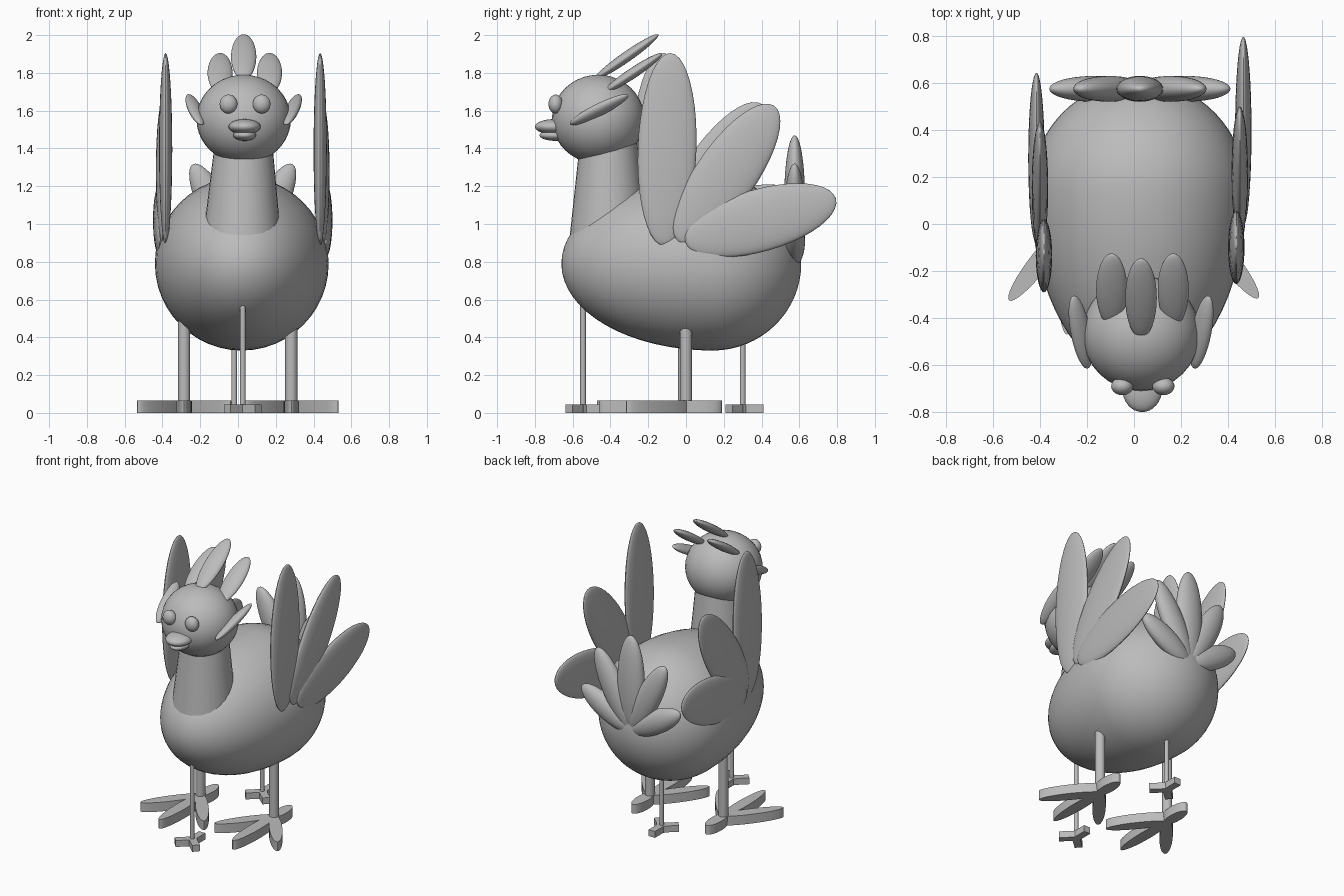
import bpy
import math
from mathutils import Matrix, Vector

cube = bpy.data.objects.get("Cube")
if cube:
    bpy.data.objects.remove(cube, do_unlink=True)

grey = bpy.data.materials.new("plain_grey")
grey.use_nodes = True
GREY = (0.5, 0.5, 0.5, 1)
grey.diffuse_color = GREY
grey.node_tree.nodes["Principled BSDF"].inputs["Base Color"].default_value = GREY


def finish(name, matrix):
    """Bake the placement into the new primitive, then name, colour and smooth it."""
    obj = bpy.context.object
    obj.name = name
    obj.data.transform(matrix)
    obj.data.materials.append(grey)
    bpy.ops.object.shade_smooth_by_angle(angle=math.radians(40))
    return obj


def frame(centre, axis, side, size):
    """Matrix with z along axis, x along side, scaled by half sizes."""
    z = Vector(axis).normalized()
    y = z.cross(Vector(side)).normalized()
    x = y.cross(z)
    m = Matrix((x, y, z)).transposed().to_4x4()
    return Matrix.Translation(centre) @ m @ Matrix.Diagonal((*size, 1))


def ellipsoid(name, centre, axis, side, size):
    bpy.ops.mesh.primitive_uv_sphere_add(segments=32, ring_count=20, radius=1)
    return finish(name, frame(centre, axis, side, size))


def ball(name, centre, size):
    return ellipsoid(name, centre, (0, 0, 1), (1, 0, 0), size)


def cone(name, bottom, top, r1, r2):
    a, b = Vector(bottom), Vector(top)
    bpy.ops.mesh.primitive_cone_add(vertices=32, radius1=r1, radius2=r2, depth=(b - a).length)
    return finish(name, frame((a + b) / 2, b - a, (1, 0, 0), (1, 1, 1)))


def toe(name, base, angle, length, width, height, square=False):
    """Flat toe; angle turns it away from straight forward."""
    if square:
        bpy.ops.mesh.primitive_cube_add(size=2)
    else:
        bpy.ops.mesh.primitive_cylinder_add(vertices=32, radius=1, depth=2)
    place = (Matrix.Translation((base[0], base[1], height / 2))
             @ Matrix.Rotation(math.radians(angle), 4, 'Z')
             @ Matrix.Translation((0, -length / 2 + 0.015, 0))
             @ Matrix.Diagonal((width, length / 2 + 0.015, height / 2, 1)))
    return finish(name, place)


# Egg-shaped body: long taper forward, short round rump
bpy.ops.mesh.primitive_uv_sphere_add(segments=48, ring_count=32, radius=1,
                                     rotation=(0, 0, 0))
body_mesh = bpy.context.object.data
body_mesh.transform(Matrix.Rotation(math.pi / 2, 4, 'X'))
for v in body_mesh.vertices:
    v.co.y *= 0.80 if v.co.y < 0 else 0.47
finish("body", Matrix.Translation((0.02, 0.14, 0.79)) @ Matrix.Diagonal((0.46, 1, 0.46, 1)))

# Neck and head
cone("neck", (0.02, -0.41, 0.85), (0.03, -0.41, 1.45), 0.215, 0.15)
ball("head", (0.03, -0.465, 1.555), (0.25, 0.245, 0.235))

# Eyes and beak
for label, x in (("right", -0.05), ("left", 0.125)):
    ball(label + "_eye", (x, -0.69, 1.635), (0.047, 0.038, 0.05))
ball("upper_beak", (0.035, -0.70, 1.515), (0.085, 0.10, 0.04))
ball("lower_beak", (0.035, -0.69, 1.47), (0.06, 0.085, 0.03))

# Crest feathers, swept back
ellipsoid("crest_middle", (0.03, -0.315, 1.885), (0, 0.33, 0.23), (1, 0, 0), (0.067, 0.028, 0.205))
for label, x in (("right", -0.095), ("left", 0.167)):
    ellipsoid("crest_" + label, (x, -0.28, 1.80), (0, 0.30, 0.20), (1, 0, 0),
              (0.066, 0.028, 0.185))

# Cheek feathers
for label, s in (("right", -1), ("left", 1)):
    ellipsoid("cheek_feather_" + label, (0.03 + s * 0.257, -0.46, 1.605),
              (s * 0.06, 0.30, 0.15), (s, 0, 0.6), (0.045, 0.028, 0.175))

# Wing feathers: x, y, z, degrees above horizontal, half length, half width
wings = {
    "left": ((0.435, -0.10, 1.395, 88, 0.51, 0.155),
             (0.450, 0.215, 1.265, 55, 0.44, 0.16),
             (0.465, 0.395, 1.02, 16, 0.415, 0.165)),
    "right": ((-0.383, -0.135, 1.395, 88, 0.51, 0.155),
              (-0.400, 0.155, 1.27, 56, 0.44, 0.16),
              (-0.415, 0.28, 1.02, 16, 0.375, 0.165)),
}
for label, feathers in wings.items():
    for part, (x, y, z, deg, half, width) in zip(("front", "middle", "rear"), feathers):
        a = math.radians(deg)
        ellipsoid(f"{label}_wing_{part}_feather", (x, y, z), (0, math.cos(a), math.sin(a)),
                  (1, 0, 0), (0.035, width, half))

# Tail fan
for i, (deg, half, width) in enumerate(((-60, 0.22, 0.08), (-27, 0.29, 0.085), (0, 0.335, 0.1),
                                        (27, 0.29, 0.085), (60, 0.22, 0.08))):
    a = math.radians(deg)
    axis = Vector((math.sin(a), 0, math.cos(a)))
    ellipsoid(f"tail_feather_{i + 1}", Vector((0.025, 0.575, 0.80)) + axis * half, axis,
              (math.cos(a), 0, -math.sin(a)), (width, 0.055, half))

# Main legs with three front toes and a rear toe
for label, x, y in (("right", -0.285, -0.01), ("left", 0.282, 0)):
    cone(label + "_leg", (x, y, 0.03), (x, y, 0.5), 0.032, 0.032)
    for part, deg, length in (("front", 0, 0.46), ("outer", 38, 0.40),
                              ("inner", -38, 0.40), ("rear", 180, 0.19)):
        toe(f"{label}_{part}_toe", (x, y), deg, length, 0.042, 0.065)

# Thin extra legs with small square toes
for label, x, y, top in (("front", 0.025, -0.545, 0.68), ("back", -0.02, 0.30, 0.5)):
    cone(label + "_thin_leg", (x, y, 0.02), (x, y, top), 0.015, 0.015)
    for part, deg in (("left", 48), ("right", -48), ("rear", 180)):
        toe(f"{label}_small_{part}_toe", (x, y), deg, 0.11, 0.025, 0.045, square=True)
